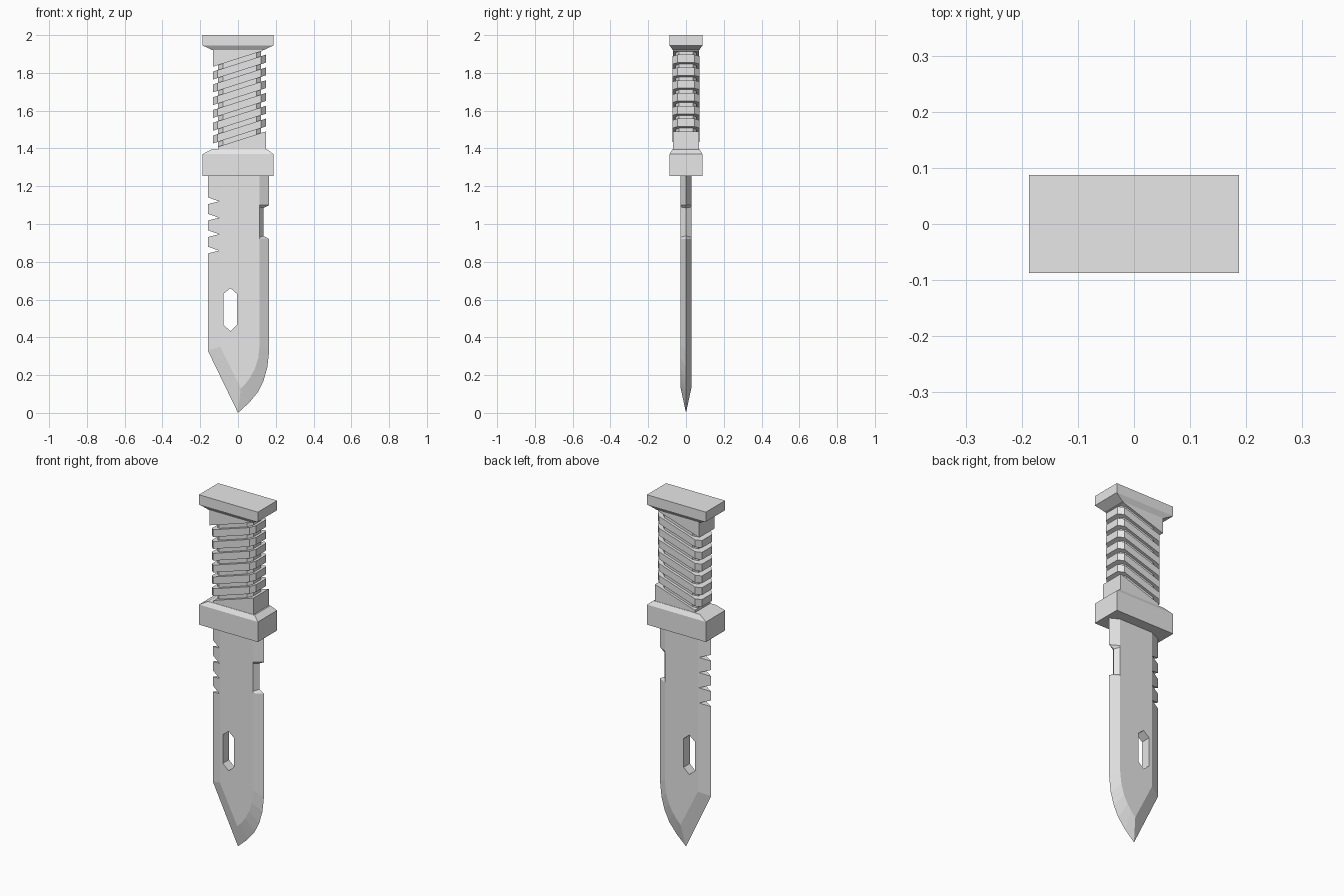
import bpy, bmesh

if "Cube" in bpy.data.objects:
    bpy.data.objects.remove(bpy.data.objects["Cube"], do_unlink=True)

grey = bpy.data.materials.new("plain_grey")
grey.use_nodes = True
grey.diffuse_color = (0.8, 0.8, 0.8, 1)
grey.node_tree.nodes["Principled BSDF"].inputs["Base Color"].default_value = (0.8, 0.8, 0.8, 1)

SLOPE = 0.32            # slant of the grip wrapping


def finish(bm, name):
    bmesh.ops.recalc_face_normals(bm, faces=bm.faces)
    mesh = bpy.data.meshes.new(name)
    bm.to_mesh(mesh)
    bm.free()
    mesh.materials.append(grey)
    obj = bpy.data.objects.new(name, mesh)
    bpy.context.collection.objects.link(obj)
    return obj


def loft(bm, rings):
    """Join matching rings of points and cap both ends."""
    loops = [[bm.verts.new(p) for p in ring] for ring in rings]
    n = len(loops[0])
    for a, b in zip(loops, loops[1:]):
        for i in range(n):
            j = (i + 1) % n
            bm.faces.new((a[i], a[j], b[j], b[i]))
    bm.faces.new(loops[0])
    bm.faces.new(loops[-1])


def rect(x0, x1, y, z, slope=0):
    return [(x, s, z + slope * x) for x, s in ((x0, -y), (x1, -y), (x1, y), (x0, y))]


def octagon(x0, x1, y, cx, cy, z):
    """Chamfered rectangle lying on the slanted grip plane."""
    half = [(x0, -y + cy), (x0 + cx, -y), (x1 - cx, -y), (x1, -y + cy)]
    pts = half + [(x, -v) for x, v in reversed(half)]
    return [(x, v, z + SLOPE * x) for x, v in pts]


def part(name, *rings):
    bm = bmesh.new()
    loft(bm, rings)
    return finish(bm, name)


# Pommel and guard: boxes with a tapered shoulder towards the grip
part("pommel", rect(-0.135, 0.135, 0.07, 1.92), rect(-0.187, 0.187, 0.087, 1.945),
     rect(-0.187, 0.187, 0.087, 2.0))
part("guard", rect(-0.187, 0.187, 0.087, 1.255), rect(-0.187, 0.187, 0.087, 1.37),
     rect(-0.14, 0.155, 0.072, 1.395))

# Grip: wedge collars above and below, a slimmer core, slanted ridges
part("lower_collar", rect(-0.105, 0.147, 0.07, 1.37), rect(-0.105, 0.147, 0.07, 1.443, SLOPE))
part("upper_collar", rect(-0.133, 0.13, 0.07, 1.875, SLOPE), rect(-0.133, 0.13, 0.07, 1.93))
part("grip_core", octagon(-0.105, 0.122, 0.056, 0.025, 0.02, 1.43),
     octagon(-0.105, 0.122, 0.056, 0.025, 0.02, 1.885))
bm = bmesh.new()
count, height = 6, 0.042
gap = (0.432 - count * height) / (count + 1)
for i in range(count):
    z = 1.443 + gap + i * (height + gap)
    loft(bm, [octagon(-0.133, 0.147, 0.072, 0.025, 0.027, h) for h in (z, z + height)])
finish(bm, "grip_ridges")

# Blade: sharp outer outline paired with the border of the flat
outer = [(0.165, 1.26), (0.165, 1.1), (0.135, 1.085), (0.135, 0.937), (0.165, 0.92),
         (0.165, 0.33), (0.155, 0.24), (0.135, 0.17), (0.105, 0.11), (0.06, 0.055),
         (0, 0), (-0.16, 0.33), (-0.16, 1.26)]
inner = [(0.115, 1.26), (0.115, 1.1), (0.115, 1.09), (0.115, 0.93), (0.115, 0.92),
         (0.115, 0.36), (0.107, 0.29), (0.09, 0.235), (0.066, 0.19), (0.04, 0.155),
         (0.015, 0.13), (-0.095, 0.35), (-0.095, 1.26)]
blade = part("blade", [(x, -0.028, z) for x, z in inner], [(x, 0, z) for x, z in outer],
             [(x, 0.028, z) for x, z in inner])

# Cut the hexagonal slot and the four saw notches
bm = bmesh.new()
shapes = [[(-0.04, 0.66), (-0.005, 0.63), (-0.005, 0.466), (-0.04, 0.433),
           (-0.077, 0.466), (-0.077, 0.63)]]
for i in range(4):
    z = 1.12 - 0.087 * i
    shapes.append([(-0.18, z + 0.028), (-0.1, z), (-0.18, z - 0.02)])
for shape in shapes:
    loft(bm, [[(x, y, z) for x, z in shape] for y in (-0.1, 0.1)])
cutter = finish(bm, "blade_cutter")
cutter.hide_render = True
cut = blade.modifiers.new("cuts", "BOOLEAN")
cut.object = cutter
cut.operation = "DIFFERENCE"
cut.solver = "EXACT"
bpy.context.view_layer.objects.active = blade
bpy.ops.object.modifier_apply(modifier="cuts")
bpy.data.objects.remove(cutter, do_unlink=True)
